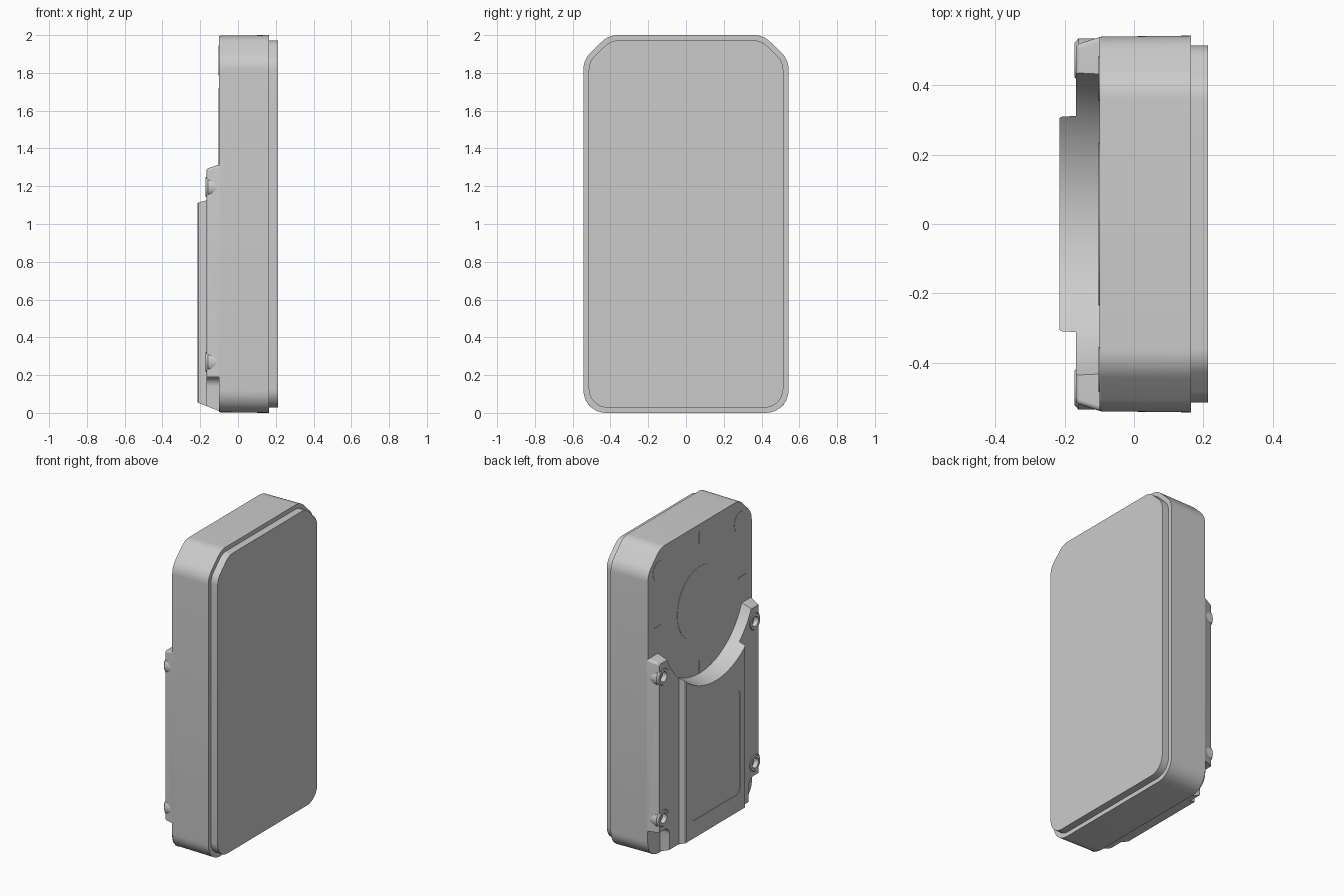
import bpy, bmesh, math
from mathutils import Vector, Matrix

if "Cube" in bpy.data.objects:
    bpy.data.objects.remove(bpy.data.objects["Cube"], do_unlink=True)

grey = bpy.data.materials.new("neutral_grey")
grey.use_nodes = True
GREY = (0.6, 0.6, 0.6, 1)
grey.diffuse_color = GREY
grey.node_tree.nodes["Principled BSDF"].inputs["Base Color"].default_value = GREY


def fillet(corners, steps=8):
    """Round each (y, z, radius) corner of a convex outline."""
    out = []
    for i, (y, z, r) in enumerate(corners):
        p = Vector((y, z))
        a = (Vector(corners[i - 1][:2]) - p).normalized()
        b = (Vector(corners[(i + 1) % len(corners)][:2]) - p).normalized()
        if r <= 0:
            out.append(p)
            continue
        half = a.angle(b) / 2
        centre = p + (a + b).normalized() * (r / math.sin(half))
        start = p + a * (r / math.tan(half)) - centre
        end = p + b * (r / math.tan(half)) - centre
        for k in range(steps + 1):
            d = start.lerp(end, k / steps)
            ang = start.angle_signed(end) * k / steps
            d = Matrix.Rotation(-ang, 2) @ start
            out.append(centre + d)
    return out


def loft(name, sections):
    """Skin a solid through (x, outline) sections."""
    bm = bmesh.new()
    rings = [[bm.verts.new((x, p[0], p[1])) for p in pts] for x, pts in sections]
    n = len(rings[0])
    for a, b in zip(rings, rings[1:]):
        for i in range(n):
            bm.faces.new((a[i], a[(i + 1) % n], b[(i + 1) % n], b[i]))
    bm.faces.new(rings[0])
    bm.faces.new(rings[-1])
    bmesh.ops.recalc_face_normals(bm, faces=bm.faces)
    mesh = bpy.data.meshes.new(name)
    bm.to_mesh(mesh)
    bm.free()
    mesh.materials.append(grey)
    ob = bpy.data.objects.new(name, mesh)
    bpy.context.collection.objects.link(ob)
    return ob


def circle(y, z, r, n=48):
    return [(y + r * math.cos(math.tau * i / n), z + r * math.sin(math.tau * i / n))
            for i in range(n)]


def rect(hw, z0, z1, r=0, y=0):
    return fillet([(y - hw, z0, r), (y + hw, z0, r), (y + hw, z1, r), (y - hw, z1, r)])


def cut(target, cutters):
    """Subtract the cutters and bake the result."""
    for c in cutters:
        c.hide_render = True
        m = target.modifiers.new("cut", "BOOLEAN")
        m.operation, m.solver, m.object = "DIFFERENCE", "EXACT", c
    dg = bpy.context.evaluated_depsgraph_get()
    mesh = bpy.data.meshes.new_from_object(target.evaluated_get(dg))
    target.modifiers.clear()
    target.data = mesh


def case_outline(d):
    """Case silhouette moved inward by d."""
    w, k, r = 0.543 - d, 0.414 * d, 0.12 - d * 0.7
    return fillet([(-w, d, r), (w, d, r), (w, 1.87 - k, r),
                   (0.41 - k, 2 - d, r), (k - 0.41, 2 - d, r), (-w, 1.87 - k, r)])


# Case and front panel
parts = [loft("case", [(-0.10, case_outline(0.006)), (-0.095, case_outline(0.003)),
                       (0.165, case_outline(0))]),
         loft("front_panel", [(0.16, case_outline(0.028)), (0.213, case_outline(0.028))])]

# Rear lower block with tapered sides
def block_outline(w, z0, z1):
    return fillet([(-w, z0, 0.1), (w, z0, 0.1), (w, z1, 0.015), (-w, z1, 0.015)])

block = loft("rear_block", [(-0.095, block_outline(0.54, 0.008, 1.316)),
                            (-0.160, block_outline(0.52, 0.034, 1.295)),
                            (-0.167, block_outline(0.512, 0.038, 1.288))])
pad = loft("rear_pad", [(-0.15, rect(0.313, 0.03, 1.17)), (-0.21, rect(0.309, 0.053, 1.155)),
                        (-0.215, rect(0.304, 0.056, 1.15))])

# Cutters: round recess, corner notches, screw holes, pad panel line
RZ = 1.485
recess = loft("recess_cutter", [(-0.1, circle(0, RZ, 0.465, 96)), (-0.25, circle(0, RZ, 0.49, 96))])
block_cutters, pad_cutters = [recess], [recess]
bosses = []
for side, label in ((1, "left"), (-1, "right")):
    block_cutters.append(loft("notch_cutter", [(-0.1, rect(0.1, -0.2, 0.19, 0.05, side * 0.51)),
                                               (-0.25, rect(0.1, -0.2, 0.19, 0.05, side * 0.51))]))
    for z, level in ((1.195, "upper"), (0.27, "lower")):
        y = side * 0.473
        hole = loft("hole_cutter", [(-0.14, circle(y, z, 0.032, 32)), (-0.25, circle(y, z, 0.032, 32))])
        boss = loft(f"{label}_{level}_screw_boss", [(-0.105, circle(y, z, 0.062, 32)),
                                                    (-0.160, circle(y, z, 0.062, 32)),
                                                    (-0.171, circle(y, z, 0.050, 32))])
        cut(boss, [hole])
        bosses.append(boss)
        block_cutters.append(hole)
cut(block, block_cutters)
groove = loft("panel_cutter", [(-0.211, rect(0.25, 0.17, 0.85, 0.03)), (-0.25, rect(0.25, 0.17, 0.85, 0.03))])
cut(pad, pad_cutters + [groove])
parts += [block, pad] + bosses

# Shallow raised details on the upper back
parts.append(loft("rear_disc", [(-0.099, circle(0, RZ, 0.235, 64)), (-0.102, circle(0, RZ, 0.235, 64))]))
for side, label in ((1, "left"), (-1, "right")):
    parts.append(loft(f"{label}_corner_disc", [(-0.099, circle(side * 0.42, 1.85, 0.065, 32)),
                                               (-0.102, circle(side * 0.42, 1.85, 0.065, 32))]))
for i in range(4):
    a = i * math.pi / 2
    dy, dz = math.cos(a), math.sin(a)
    hw, hz = 0.006 + 0.034 * abs(dy), 0.006 + 0.034 * abs(dz)
    y, z = 0.44 * dy, RZ + 0.42 * dz
    parts.append(loft(f"tick_mark_{i + 1}", [(-0.099, rect(hw, z - hz, z + hz, 0, y)),
                                             (-0.102, rect(hw, z - hz, z + hz, 0, y))]))

# Remove helpers and shade
for c in {*block_cutters, *pad_cutters, groove}:
    bpy.data.objects.remove(c, do_unlink=True)
bpy.ops.object.select_all(action="DESELECT")
for ob in parts:
    ob.select_set(True)
bpy.context.view_layer.objects.active = parts[0]
bpy.ops.object.shade_smooth_by_angle(angle=math.radians(25))
